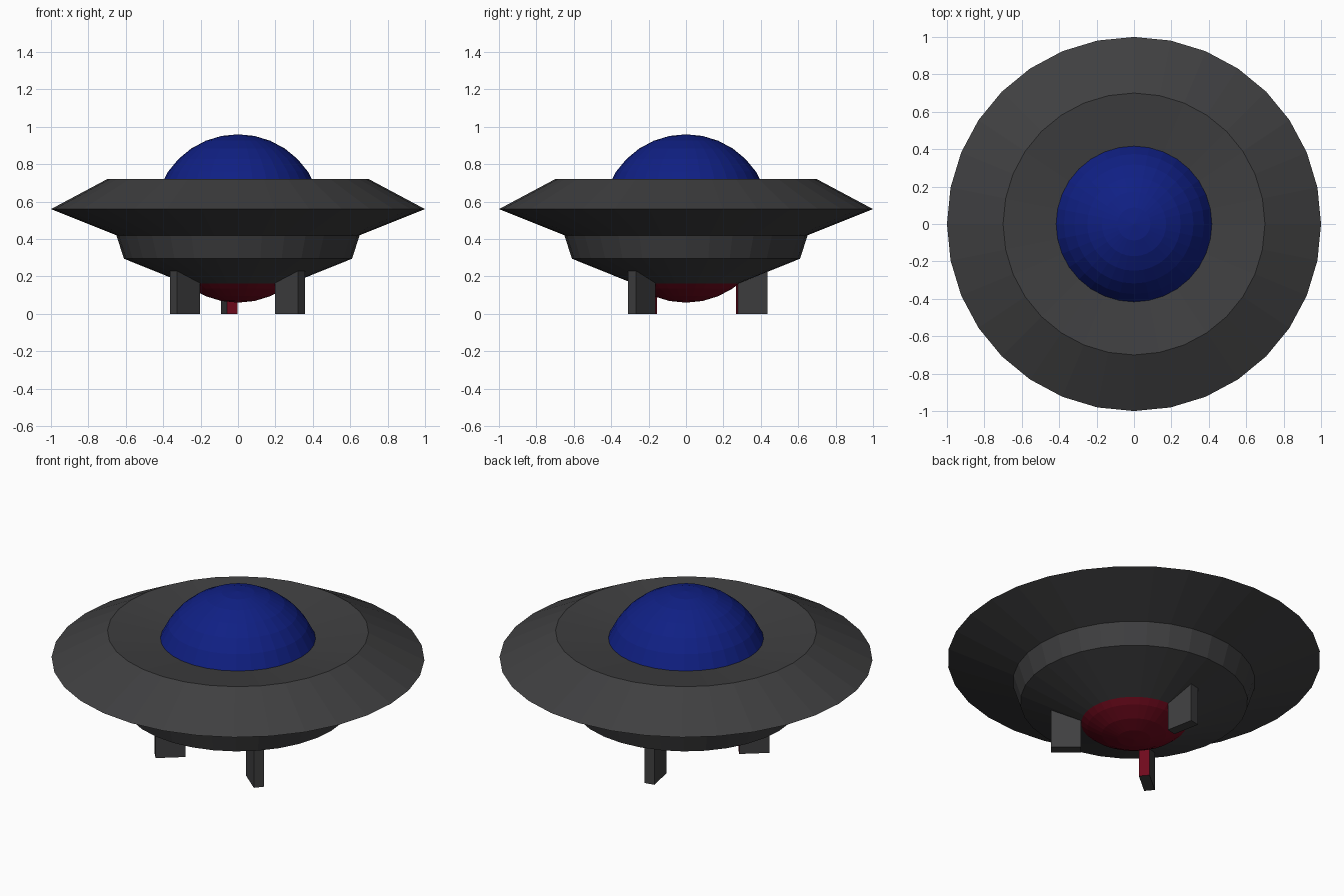
import bpy, bmesh
from math import sin, cos, pi, radians
from mathutils import Matrix, Vector

if "Cube" in bpy.data.objects:
    bpy.data.objects.remove(bpy.data.objects["Cube"])

SIDES = 32
BALL_R, BALL_Z = 0.45, 0.51


def material(name, rgb):
    m = bpy.data.materials.new(name)
    m.diffuse_color = (*rgb, 1)
    m.use_nodes = True
    m.node_tree.nodes["Principled BSDF"].inputs["Base Color"].default_value = m.diffuse_color
    return m


grey = material("dark_grey", (0.05, 0.05, 0.052))
blue = material("blue", (0.005, 0.014, 0.23))
red = material("red", (0.16, 0.003, 0.012))


def finish(name, bm, *mats):
    bmesh.ops.recalc_face_normals(bm, faces=bm.faces)
    me = bpy.data.meshes.new(name)
    bm.to_mesh(me)
    bm.free()
    for m in mats:
        me.materials.append(m)
    ob = bpy.data.objects.new(name, me)
    bpy.context.collection.objects.link(ob)
    return ob


def lathe(name, profile, mat):
    """Revolve (radius, z) points around the z axis."""
    bm = bmesh.new()
    vs = [bm.verts.new((r, 0, z)) for r, z in profile]
    es = [bm.edges.new(p) for p in zip(vs, vs[1:])]
    bmesh.ops.spin(bm, geom=vs + es, axis=(0, 0, 1), cent=(0, 0, 0),
                   angle=2 * pi, steps=SIDES)
    bmesh.ops.remove_doubles(bm, verts=bm.verts, dist=1e-4)
    return finish(name, bm, mat)


# Saucer hull with a dished top and a stepped underside
lathe("saucer_hull", [(0.40, 0.678), (0.70, 0.72), (1.0, 0.56), (0.65, 0.42),
                      (0.61, 0.295), (0.27, 0.158)], grey)


# Ball through the middle: blue canopy above, red belly below
def half_ball(name, sign, mat):
    arc = [i * pi / 16 for i in range(9)]
    lathe(name, [(BALL_R * cos(a), BALL_Z + sign * BALL_R * sin(a)) for a in arc], mat)


half_ball("canopy_dome", 1, blue)
half_ball("belly_dome", -1, red)


# Legs: radial blocks with a red inward-facing end
def leg(name, x, y, angle):
    bm = bmesh.new()
    bmesh.ops.create_cube(bm, size=1)
    bmesh.ops.scale(bm, vec=(0.162, 0.058, 0.24), verts=bm.verts)
    bm.normal_update()
    for f in bm.faces:
        f.material_index = 1 if f.normal.x < -0.5 else 0
    bm.transform(Matrix.Translation(Vector((x, y, 0.12))) @
                 Matrix.Rotation(radians(angle), 4, 'Z'))
    finish(name, bm, grey, red)


leg("back_leg", -0.047, 0.352, 101)
leg("front_left_leg", -0.283, -0.23, 220)
leg("front_right_leg", 0.278, -0.237, -40)
